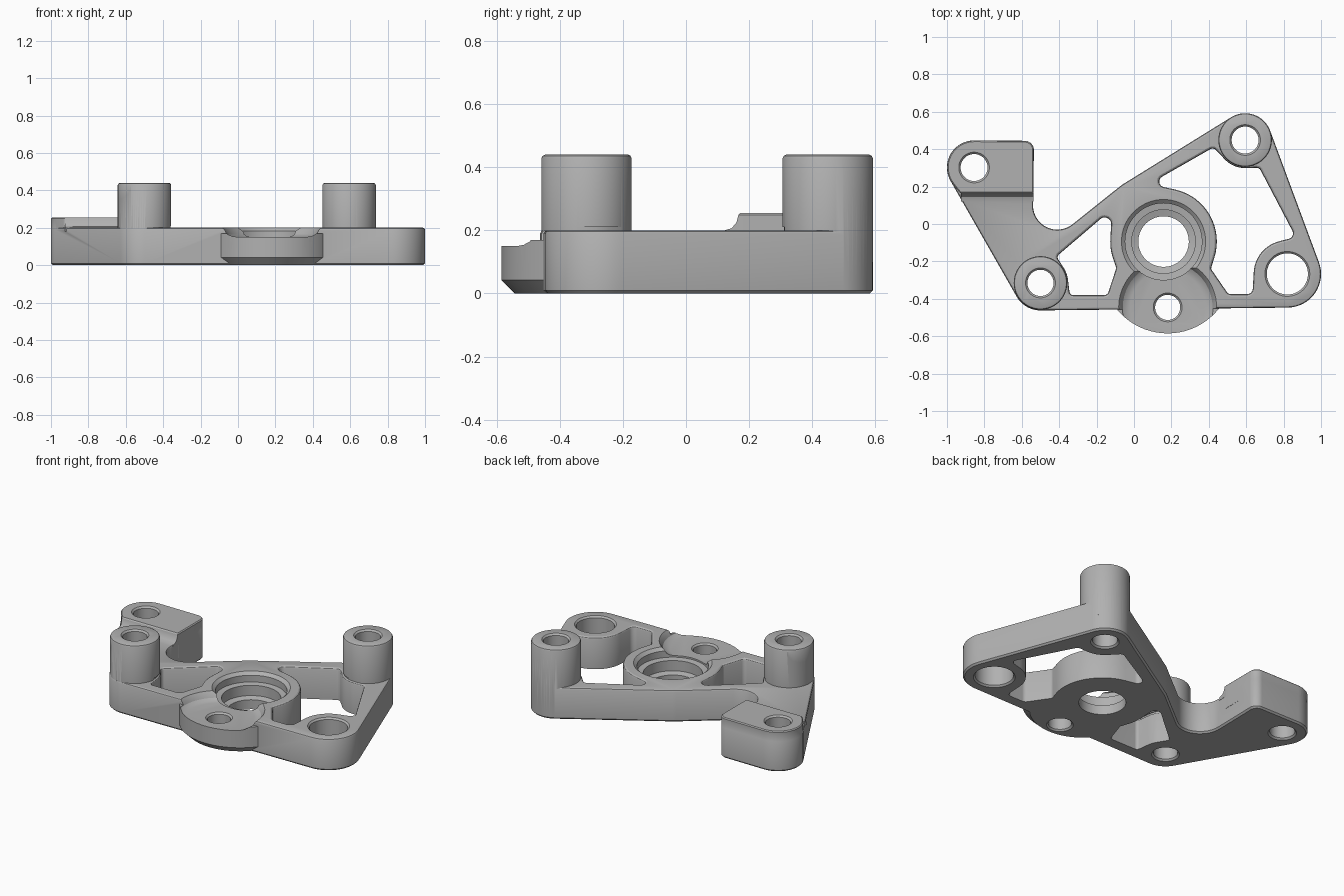
import bpy, bmesh
from math import sin, cos, sqrt, atan2, pi, radians
from mathutils import Matrix

cube = bpy.data.objects.get("Cube")
if cube:
    bpy.data.objects.remove(cube, do_unlink=True)

metal = bpy.data.materials.new("grey_metal")
metal.use_nodes = True
grey = (0.44, 0.44, 0.44, 1)
metal.diffuse_color = grey
metal.node_tree.nodes["Principled BSDF"].inputs["Base Color"].default_value = grey

# axis swaps: extrude along x (profile y, z) or along y (profile z, x)
ALONG_X = Matrix(((0, 0, 1, 0), (1, 0, 0, 0), (0, 1, 0, 0), (0, 0, 0, 1)))
ALONG_Y = Matrix(((0, 1, 0, 0), (0, 0, 1, 0), (1, 0, 0, 0), (0, 0, 0, 1)))


def belt(circles, grow=0, steps=16):
    """Counter-clockwise outline of arcs joined by tangents; negative radius is concave."""
    rings = [(x, y, r + grow) for x, y, r in circles]
    if len(rings) == 1:
        x, y, r = rings[0]
        return [(x + r * cos(a * pi / 36), y + r * sin(a * pi / 36)) for a in range(72)]
    normals = []
    for i, (x, y, r) in enumerate(rings):
        x2, y2, r2 = rings[(i + 1) % len(rings)]
        dx, dy = x2 - x, y2 - y
        d = sqrt(dx * dx + dy * dy)
        s = max(-1, min(1, (r - r2) / d))
        c = sqrt(1 - s * s)
        normals.append(atan2((-dx * c + dy * s) / d, (dy * c + dx * s) / d))
    pts = []
    for i, (x, y, r) in enumerate(rings):
        start = normals[i - 1]
        if r >= 0:
            sweep = (normals[i] - start) % (2 * pi)
            sweep = 0 if sweep > 6.1 else sweep
        else:
            sweep = -((start - normals[i]) % (2 * pi))
            sweep = 0 if sweep < -6.1 else sweep
        for k in range(steps + 1):
            a = start + sweep * k / steps
            pts.append((x + r * cos(a), y + r * sin(a)))
    return pts


def loft(name, loops, matrix=None):
    """Closed solid through matching loops, given as (height, points)."""
    bm = bmesh.new()
    rows = [[bm.verts.new((x, y, z)) for x, y in pts] for z, pts in loops]
    n = len(rows[0])
    for low, high in zip(rows, rows[1:]):
        for i in range(n):
            j = (i + 1) % n
            bm.faces.new((low[i], low[j], high[j], high[i]))
    bm.faces.new(rows[0][::-1])
    bm.faces.new(rows[-1])
    bmesh.ops.remove_doubles(bm, verts=bm.verts, dist=0.00002)
    if matrix:
        bm.transform(matrix)
    bmesh.ops.recalc_face_normals(bm, faces=bm.faces)
    mesh = bpy.data.meshes.new(name)
    bm.to_mesh(mesh)
    bm.free()
    mesh.materials.append(metal)
    obj = bpy.data.objects.new(name, mesh)
    bpy.context.collection.objects.link(obj)
    return obj


def solid(name, circles, layers):
    return loft(name, [(z, belt(circles, g)) for z, g in layers])


def combine(body, other, operation):
    other.hide_render = True
    mod = body.modifiers.new(other.name, "BOOLEAN")
    mod.operation = operation
    mod.solver = "EXACT"
    mod.object = other
    bpy.context.view_layer.objects.active = body
    bpy.ops.object.modifier_apply(modifier=mod.name)
    bpy.data.objects.remove(other, do_unlink=True)


TOP = 0.2
FRONT_POST = (-0.5, -0.315)
BACK_POST = (0.594, 0.449)
HUB = (0.158, -0.094)
EAR = (0.82, -0.267)
PAD = (-0.855, 0.302)
TAB = (0.18, -0.446)

# main plate
outline = [(*FRONT_POST, 0.147), (*EAR, 0.18), (*BACK_POST, 0.143),
           (0.05, 0.045, 0.2), (-0.41, 0.1, -0.13),
           (-0.585, 0.395, 0.05), (*PAD, 0.145)]
body = solid("bracket_body", outline,
             [(0, -0.01), (0.01, 0), (TOP - 0.01, 0), (TOP - 0.003, -0.004), (TOP, -0.011)])

# front bulge with chamfered underside
bulge = solid("front_bulge", [(0.18, -0.235, 0.35)],
              [(0.0005, -0.042), (0.042, 0), (0.17, 0)])
combine(body, bulge, "UNION")

# raised pad on the arm, and its curved root
pad = solid("raised_pad", [(-0.925, 0.177, 0.012), (-0.548, 0.177, 0.012),
                           (-0.585, 0.395, 0.05), (*PAD, 0.145)],
            [(0.1, -0.001), (0.249, -0.001), (0.255, -0.007)])
combine(body, pad, "UNION")
root = [(0.18, 0.18), (0.18, 0.249), (0.166, 0.249), (0.16, 0.225),
        (0.145, 0.207), (0.12, 0.199), (0.12, 0.18)]
combine(body, loft("pad_root", [(-0.925, root), (-0.538, root)], ALONG_X), "UNION")

# standing posts
for name, centre in (("front_post", FRONT_POST), ("back_post", BACK_POST)):
    post = solid(name, [(*centre, 0.145)],
                 [(0.1, -0.002), (0.428, -0.002), (0.436, -0.006), (0.44, -0.014)])
    combine(body, post, "UNION")

# windows between the ribs
flare = [(-0.1, 0), (TOP - 0.014, 0), (TOP - 0.005, 0.004), (TOP, 0.012), (0.21, 0.012)]
left_window = [(-0.325, -0.36, 0.02), (-0.16, -0.355, 0.025), (-0.116, -0.236, 0.02),
               (*HUB, -0.285), (-0.157, 0, 0.035), (-0.388, -0.178, 0.02),
               (*FRONT_POST, -0.148)]
right_window = [(0.52, -0.345, 0.03), (0.605, -0.345, 0.03), (*EAR, -0.18),
                (0.82, -0.05, 0.03), (0.655, 0.275, 0.025), (*BACK_POST, -0.15),
                (0.42, 0.378, 0.025), (0.165, 0.227, 0.03), (*HUB, -0.285),
                (0.433, -0.236, 0.02)]
combine(body, solid("left_window", left_window, flare), "DIFFERENCE")
combine(body, solid("right_window", right_window, flare), "DIFFERENCE")

# round pocket over the front tab
pocket = solid("tab_pocket", [(*TAB, 0.2)],
               [(0.15, 0), (0.154, 0.022), (0.165, 0.04), (0.185, 0.05),
                (TOP, 0.062), (0.24, 0.062)])
combine(body, pocket, "DIFFERENCE")

# stepped hub bore
bore = solid("hub_bore", [(*HUB, 0.135)],
             [(-0.1, 0), (0.06, 0), (0.07, 0.035), (0.135, 0.035), (0.14, 0.07),
              (TOP - 0.018, 0.07), (TOP, 0.09), (0.24, 0.09)])
combine(body, bore, "DIFFERENCE")

# chamfered through holes: centre, radius, height of the upper face
holes = {"front_post_hole": (FRONT_POST, 0.07, 0.44),
         "back_post_hole": (BACK_POST, 0.072, 0.44),
         "ear_hole": (EAR, 0.11, TOP),
         "pad_hole": (PAD, 0.072, 0.255),
         "tab_hole": (TAB, 0.067, 0.15)}
for name, (centre, radius, top) in holes.items():
    hole = solid(name, [(*centre, radius)],
                 [(-0.05, 0.01), (0, 0.01), (0.01, 0), (top - 0.01, 0),
                  (top, 0.01), (top + 0.05, 0.01)])
    combine(body, hole, "DIFFERENCE")

# curved notch in the side of the front post
notch_circle = belt([(0.43, -0.652, 0.08)])
combine(body, loft("post_notch", [(-0.6, notch_circle), (0, notch_circle)], ALONG_Y),
        "DIFFERENCE")

bpy.ops.object.select_all(action="DESELECT")
body.select_set(True)
bpy.context.view_layer.objects.active = body
bpy.ops.object.shade_smooth_by_angle(angle=radians(30))
